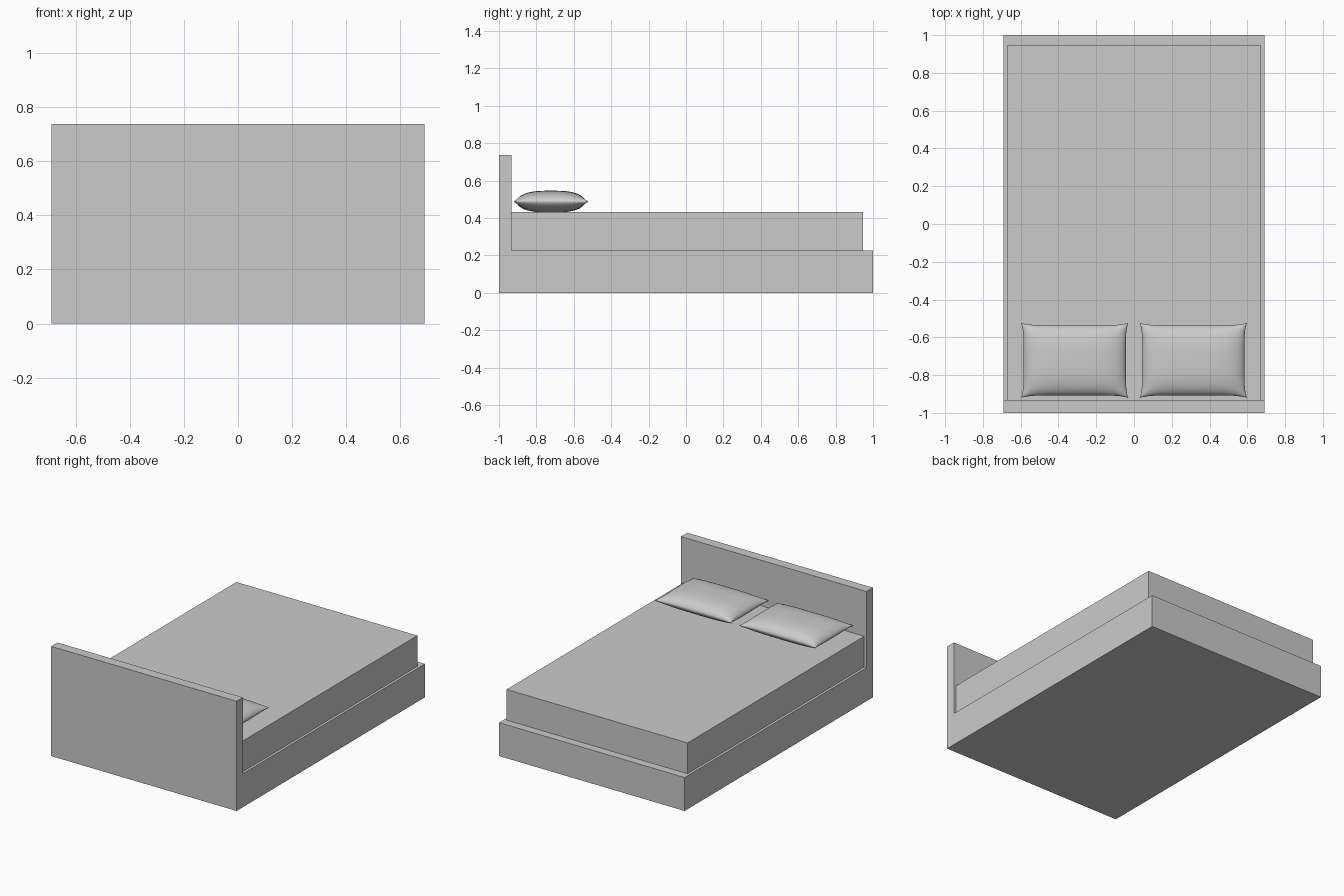
import bpy
import bmesh
from math import sin, pi, sqrt
from mathutils import Vector

cube = bpy.data.objects.get("Cube")
if cube:
    bpy.data.objects.remove(cube, do_unlink=True)

grey = bpy.data.materials.new("plain grey")
grey.use_nodes = True
grey.diffuse_color = (0.6, 0.6, 0.6, 1)
grey.node_tree.nodes["Principled BSDF"].inputs["Base Color"].default_value = (0.6, 0.6, 0.6, 1)


def add_object(name, bm):
    bmesh.ops.recalc_face_normals(bm, faces=bm.faces)
    mesh = bpy.data.meshes.new(name)
    bm.to_mesh(mesh)
    bm.free()
    mesh.materials.append(grey)
    obj = bpy.data.objects.new(name, mesh)
    bpy.context.collection.objects.link(obj)
    return obj


def extrude_profile(name, profile, half_width):
    """Extrude a side profile of (y, z) points across x."""
    bm = bmesh.new()
    face = bm.faces.new([bm.verts.new((-half_width, y, z)) for y, z in profile])
    result = bmesh.ops.extrude_face_region(bm, geom=[face])
    verts = [v for v in result["geom"] if isinstance(v, bmesh.types.BMVert)]
    bmesh.ops.translate(bm, verts=verts, vec=(2 * half_width, 0, 0))
    return add_object(name, bm)


def pillow(name, centre):
    """Two bulged sheets welded along a rim with flared corners."""
    half_x, half_y, pinch = 0.284, 0.198, 0.013
    bm = bmesh.new()
    for side in (1, -1):
        sheet = bmesh.ops.create_grid(bm, x_segments=40, y_segments=32, size=1)
        for vert in sheet["verts"]:
            # Crowd the rows towards the rim so that it stays round
            u, v = sin(vert.co.x * pi / 2), sin(vert.co.y * pi / 2)
            au, av = min(abs(u), 1), min(abs(v), 1)
            bulge = ((1 - au ** 4) * (1 - av ** 3)) ** 0.65
            rim = sqrt(max(0, 1 - max(au, av) ** 8))
            vert.co = Vector(centre) + Vector((
                u * (half_x - pinch * (1 - av ** 6)),
                v * (half_y - pinch * (1 - au ** 6)),
                side * (0.049 * bulge + 0.009 * rim)))
    bmesh.ops.remove_doubles(bm, verts=bm.verts, dist=0.0001)
    for face in bm.faces:
        face.smooth = True
    return add_object(name, bm)


# Base and headboard share one L-shaped profile
extrude_profile("bed_frame", [(-1, 0), (1, 0), (1, 0.225), (-0.933, 0.225),
                              (-0.933, 0.738), (-1, 0.738)], 0.69)

# Mattress
extrude_profile("mattress", [(-0.933, 0.225), (0.945, 0.225),
                             (0.945, 0.432), (-0.933, 0.432)], 0.673)

# Pillows
for label, sign in (("left", 1), ("right", -1)):
    pillow(label + "_pillow", (sign * 0.314, -0.722, 0.488))
